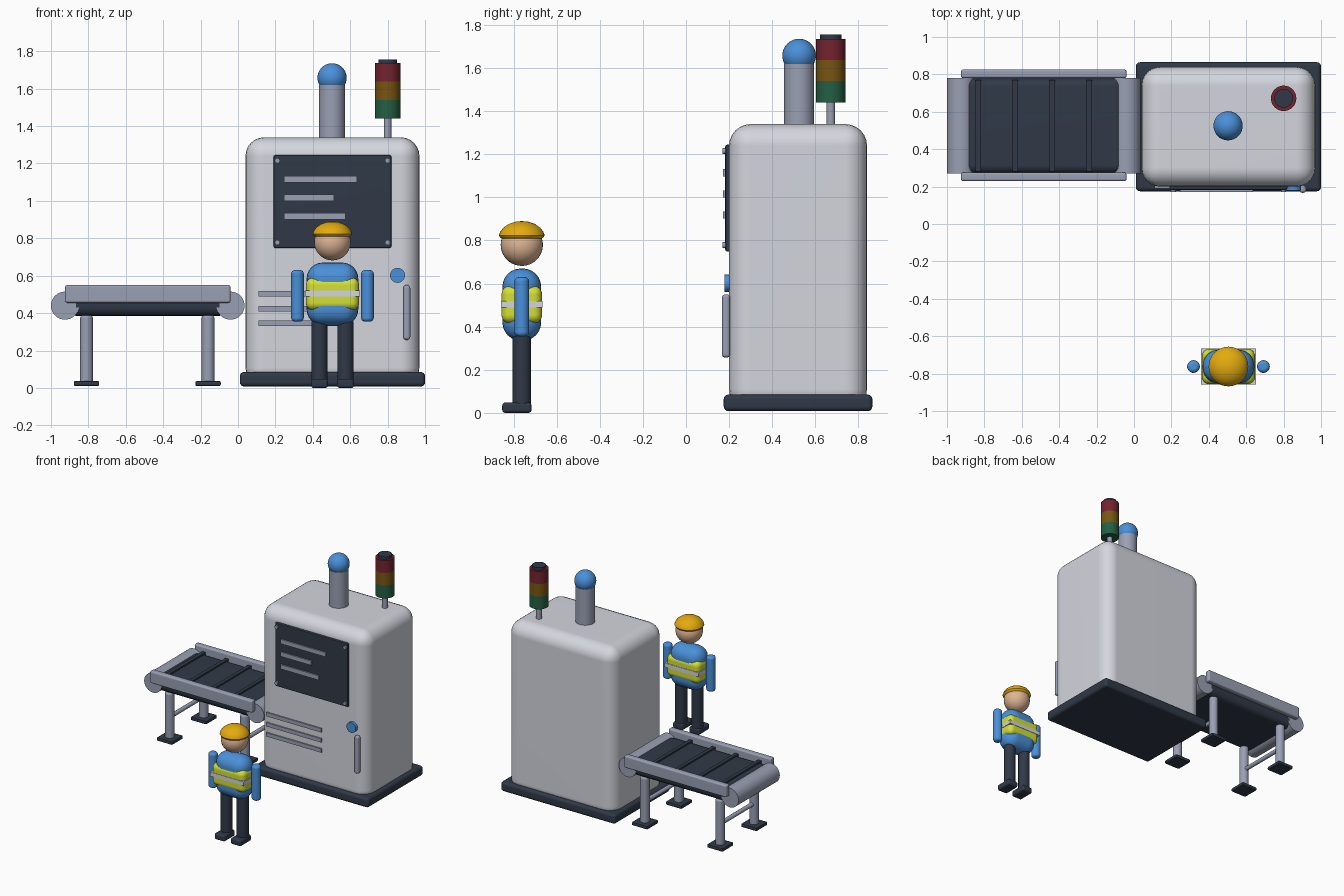
import bpy, bmesh, math
from mathutils import Matrix, Vector

cube = bpy.data.objects.get("Cube")
if cube:
    bpy.data.objects.remove(cube, do_unlink=True)


def material(name, code):
    """Flat material from a hex display colour."""
    def linear(c):
        c /= 255
        return c / 12.92 if c <= 0.04045 else ((c + 0.055) / 1.055) ** 2.4
    rgba = [linear(c) for c in bytes.fromhex(code)] + [1]
    m = bpy.data.materials.new(name)
    m.use_nodes = True
    m.diffuse_color = rgba
    m.node_tree.nodes["Principled BSDF"].inputs["Base Color"].default_value = rgba
    return m


SHELL = material("pale_grey", "d4d6de")
METAL = material("steel_grey", "9aa0b4")
DARK = material("dark_slate", "303947")
BLUE = material("blue", "4a90d9")
LIME = material("safety_lime", "d4e037")
HAT = material("helmet_yellow", "e4ab0e")
SKIN = material("skin", "dfb594")
RED = material("lamp_red", "74232f")
AMBER = material("lamp_amber", "785510")
GREEN = material("lamp_green", "235f43")


def finish(name, bm, mat, weighted=False):
    bmesh.ops.recalc_face_normals(bm, faces=bm.faces[:])
    me = bpy.data.meshes.new(name)
    bm.to_mesh(me)
    bm.free()
    me.materials.append(mat)
    ob = bpy.data.objects.new(name, me)
    bpy.context.collection.objects.link(ob)
    bpy.ops.object.select_all(action="DESELECT")
    ob.select_set(True)
    bpy.context.view_layer.objects.active = ob
    bpy.ops.object.shade_smooth_by_angle(angle=math.radians(35))
    if weighted:
        mod = ob.modifiers.new("even_shading", "WEIGHTED_NORMAL")
        mod.keep_sharp = True
    return ob


def box(name, mat, x, y, z, bevel=0.0, segments=4):
    """Box from (min, max) ranges, with optional rounded edges."""
    bm = bmesh.new()
    bmesh.ops.create_cube(bm, size=1)
    for v in bm.verts:
        v.co = [r[0] + (c + 0.5) * (r[1] - r[0]) for c, r in zip(v.co, (x, y, z))]
    if bevel:
        bmesh.ops.bevel(bm, geom=bm.edges[:], offset=bevel, segments=segments,
                        profile=0.5, affect="EDGES", clamp_overlap=True)
    return finish(name, bm, mat, bevel > 0)


def rod(name, mat, start, end, radius, bevel=0.0, sides=32):
    """Cylinder between two points, with optional rounded rims."""
    a, b = Vector(start), Vector(end)
    bm = bmesh.new()
    bmesh.ops.create_cone(bm, cap_ends=True, segments=sides, radius1=radius,
                          radius2=radius, depth=(b - a).length)
    if bevel:
        rims = [e for e in bm.edges if abs(e.verts[0].co.z - e.verts[1].co.z) < 1e-4]
        bmesh.ops.bevel(bm, geom=rims, offset=bevel, segments=4,
                        profile=0.5, affect="EDGES", clamp_overlap=True)
    turn = (b - a).to_track_quat("Z", "Y").to_matrix().to_4x4()
    bm.transform(Matrix.Translation((a + b) / 2) @ turn)
    return finish(name, bm, mat, bevel > 0)


def ball(name, mat, center, radius):
    bm = bmesh.new()
    bmesh.ops.create_uvsphere(bm, u_segments=32, v_segments=20, radius=radius)
    bm.transform(Matrix.Translation(center))
    return finish(name, bm, mat)


def lathe(name, mat, x, y, profile):
    """Spin a (radius, height) profile about a vertical axis."""
    bm = bmesh.new()
    vs = [bm.verts.new((r, 0, h)) for r, h in profile]
    es = [bm.edges.new(p) for p in zip(vs, vs[1:])]
    bmesh.ops.spin(bm, geom=vs + es, cent=(0, 0, 0), axis=(0, 0, 1),
                   angle=math.tau, steps=32)
    bmesh.ops.remove_doubles(bm, verts=bm.verts[:], dist=1e-4)
    bm.transform(Matrix.Translation((x, y, 0)))
    return finish(name, bm, mat)


# Machine cabinet on its plinth
box("plinth", DARK, (0.01, 1.0), (0.175, 0.865), (0.008, 0.085), 0.022)
box("cabinet", SHELL, (0.04, 0.97), (0.2, 0.84), (0.01, 1.34), 0.1, 6)

# Display panel with text bars and corner screws
box("display_panel", DARK, (0.19, 0.82), (0.182, 0.215), (0.748, 1.245), 0.01, 2)
for i, (right, z) in enumerate([(0.637, 1.115), (0.512, 1.016), (0.575, 0.918)]):
    box(f"display_bar_{i}", METAL, (0.245, right), (0.172, 0.19), (z - 0.017, z + 0.017))
for x in (0.21, 0.80):
    for z in (0.778, 1.215):
        rod("panel_screw", METAL, (x, 0.17, z), (x, 0.19, z), 0.014, sides=16)

# Vents, button and door handle
for i in range(3):
    z = 0.503 - 0.079 * i
    box(f"vent_{i}", METAL, (0.11, 0.585), (0.19, 0.21), (z - 0.015, z + 0.015))
rod("button", BLUE, (0.853, 0.178, 0.602), (0.853, 0.21, 0.602), 0.04)
box("door_handle", METAL, (0.884, 0.921), (0.167, 0.205), (0.257, 0.55), 0.015)

# Exhaust pipe with a domed cap
rod("exhaust_pipe", METAL, (0.503, 0.525, 1.3), (0.503, 0.525, 1.62), 0.07)
ball("exhaust_cap", BLUE, (0.503, 0.525, 1.658), 0.078)

# Signal tower
TX, TY = 0.80, 0.672
rod("tower_pole", METAL, (TX, TY, 1.3), (TX, TY, 1.45), 0.02)
for name, mat, low, high, r in [("lamp_low", GREEN, 1.44, 1.54, 0.068),
                                ("lamp_middle", AMBER, 1.54, 1.638, 0.068),
                                ("lamp_top", RED, 1.638, 1.736, 0.068),
                                ("tower_cap", DARK, 1.736, 1.757, 0.05)]:
    rod(name, mat, (TX, TY, low), (TX, TY, high), r)

# Conveyor belt, rollers, slats and side rails
box("belt", DARK, (-0.91, -0.055), (0.27, 0.78), (0.385, 0.506), 0.045)
for x in (-0.925, -0.04):
    rod("end_roller", METAL, (x, 0.27, 0.44), (x, 0.78, 0.44), 0.075)
for i in range(4):
    x = -0.833 + 0.198 * i
    box(f"belt_slat_{i}", DARK, (x - 0.014, x + 0.014), (0.28, 0.77), (0.49, 0.518))
for y in (0.252, 0.803):
    box("side_rail", METAL, (-0.925, -0.04), (y - 0.023, y + 0.023), (0.455, 0.55), 0.012)

# Conveyor legs with feet and cross bars
for x in (-0.81, -0.16):
    for y in (0.315, 0.735):
        rod("conveyor_leg", METAL, (x, y, 0.02), (x, y, 0.388), 0.034, 0.015)
        box("conveyor_foot", DARK, (x - 0.068, x + 0.068), (y - 0.068, y + 0.068),
            (0.01, 0.037), 0.008, 2)
    rod("cross_bar", METAL, (x, 0.315, 0.19), (x, 0.735, 0.19), 0.016, sides=16)

# Worker: torso and safety vest bands
WX, WY = 0.505, -0.762


def worker_box(name, mat, half_x, half_y, z, bevel=0.0):
    return box(name, mat, (WX - half_x, WX + half_x), (WY - half_y, WY + half_y), z, bevel, 6)


worker_box("worker_torso", BLUE, 0.138, 0.09, (0.335, 0.67), 0.085)
worker_box("vest_band", LIME, 0.142, 0.094, (0.415, 0.59), 0.04)
worker_box("reflective_stripe", SHELL, 0.146, 0.097, (0.488, 0.52))

# Worker: limbs on both sides
for label, s in (("right", -1), ("left", 1)):
    ax, lx = WX + 0.187 * s, WX + 0.07 * s
    rod(f"{label}_arm", BLUE, (ax, WY, 0.355), (ax, WY, 0.63), 0.034, 0.02)
    rod(f"{label}_leg", DARK, (lx, WY, 0.02), (lx, WY, 0.36), 0.043, 0.01)
    box(f"{label}_shoe", DARK, (lx - 0.045, lx + 0.045), (-0.853, -0.717), (0, 0.048), 0.014)

# Worker: head and helmet
ball("worker_head", SKIN, (WX, WY, 0.78), 0.098)
lathe("helmet", HAT, WX, WY, [(0, 0.89), (0.03, 0.887), (0.06, 0.877), (0.085, 0.86),
                              (0.1, 0.841), (0.106, 0.824), (0.1, 0.813),
                              (0.08, 0.803), (0.05, 0.799), (0, 0.798)])
